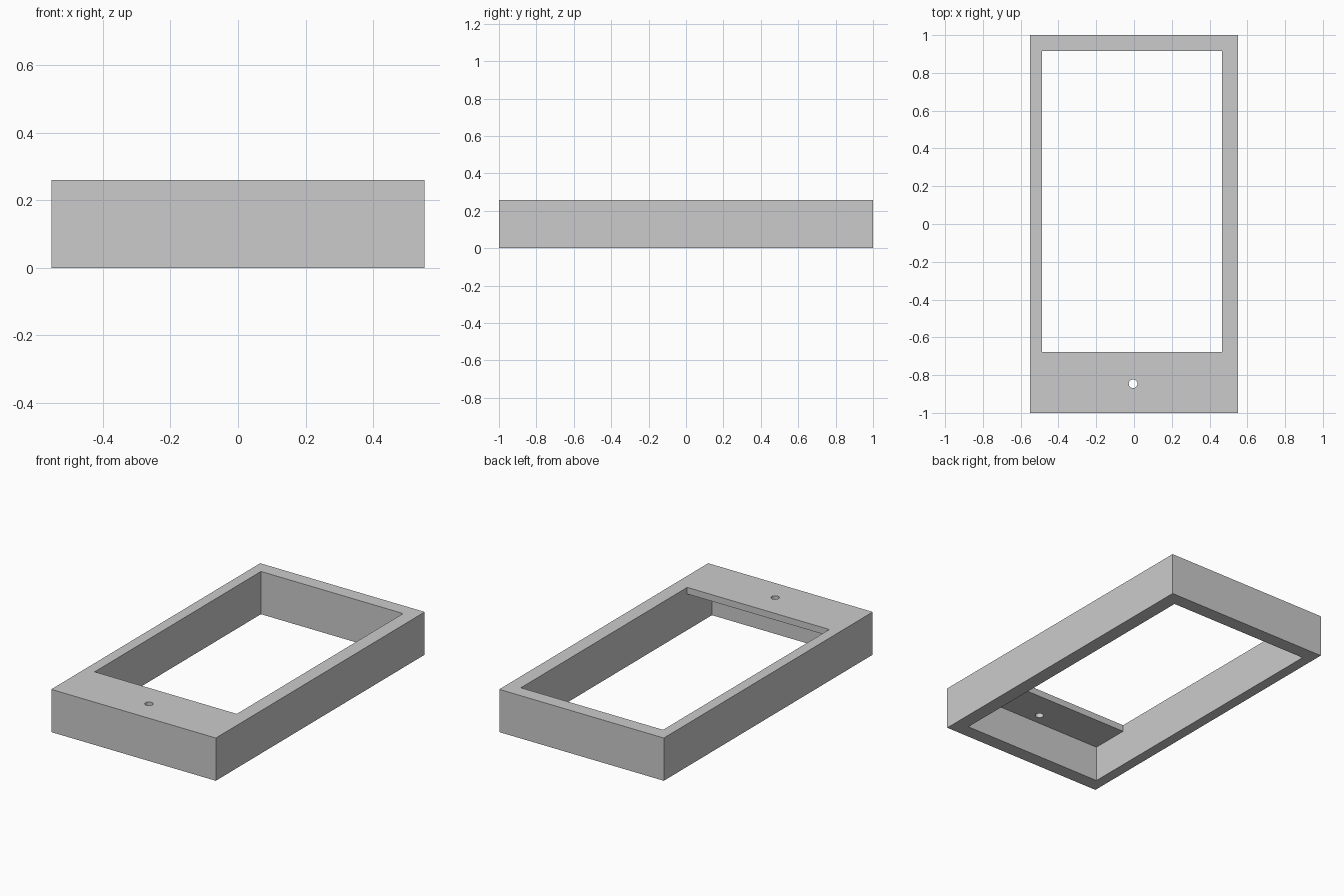
import bpy, bmesh

if "Cube" in bpy.data.objects:
    bpy.data.objects.remove(bpy.data.objects["Cube"])

HX, HY, TOP = 0.5515, 1.0, 0.259          # outer half sizes and height
X0, X1 = -0.487, 0.466                    # inner faces of the side walls
FRONT, LIP, BACK = -0.914, -0.677, 0.915  # cavity front, plate edge, cavity back
UNDER = 0.219                             # underside of the front plate


def prism(name, profile, x0, x1):
    """Extrude a (y, z) profile along x."""
    bm = bmesh.new()
    face = bm.faces.new([bm.verts.new((x0, y, z)) for y, z in profile])
    ext = bmesh.ops.extrude_face_region(bm, geom=[face])
    verts = [v for v in ext["geom"] if isinstance(v, bmesh.types.BMVert)]
    bmesh.ops.translate(bm, verts=verts, vec=(x1 - x0, 0, 0))
    bmesh.ops.recalc_face_normals(bm, faces=bm.faces)
    mesh = bpy.data.meshes.new(name)
    bm.to_mesh(mesh)
    bm.free()
    obj = bpy.data.objects.new(name, mesh)
    bpy.context.collection.objects.link(obj)
    return obj


def cut(target, cutter):
    """Apply a boolean difference and discard the cutter."""
    cutter.hide_render = True
    mod = target.modifiers.new(cutter.name, 'BOOLEAN')
    mod.operation = 'DIFFERENCE'
    mod.solver = 'EXACT'
    mod.object = cutter
    bpy.context.view_layer.objects.active = target
    bpy.ops.object.modifier_apply(modifier=mod.name)
    bpy.data.objects.remove(cutter)


# Outer block
frame = prism("frame", [(-HY, 0), (HY, 0), (HY, TOP), (-HY, TOP)], -HX, HX)

# Stepped cavity: through opening, plus hollow beneath the thin front plate
cavity = prism("cavity_cutter",
               [(FRONT, -0.1), (BACK, -0.1), (BACK, TOP + 0.1),
                (LIP, TOP + 0.1), (LIP, UNDER), (FRONT, UNDER)], X0, X1)
cut(frame, cavity)

# Small round hole in the front plate
bpy.ops.mesh.primitive_cylinder_add(vertices=32, radius=0.023, depth=0.14,
                                    location=(-0.005, -0.846, 0.24))
hole = bpy.context.object
hole.name = "hole_cutter"
cut(frame, hole)
